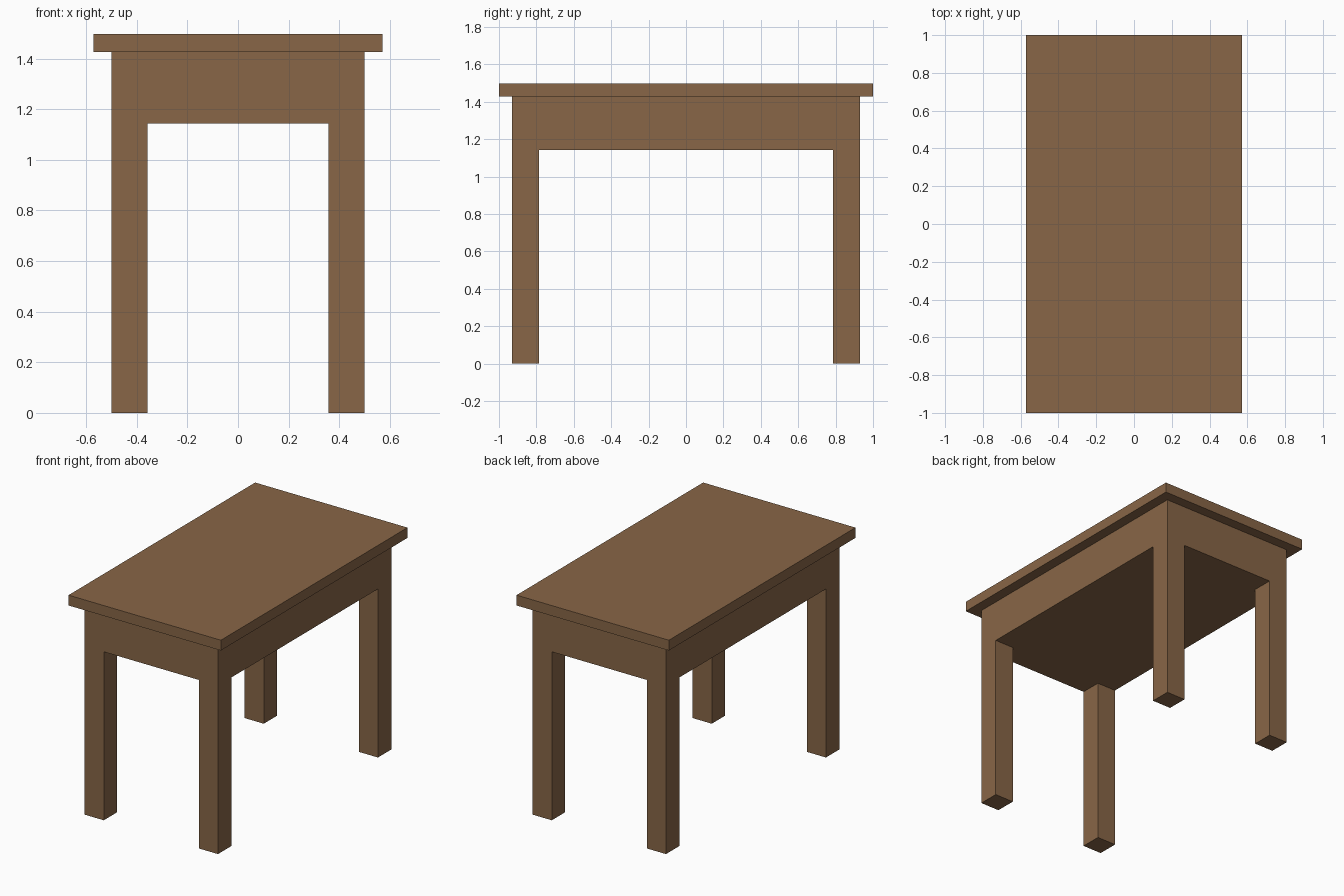
import bpy, bmesh
from mathutils import Vector

if "Cube" in bpy.data.objects:
    bpy.data.objects.remove(bpy.data.objects["Cube"])

wood = bpy.data.materials.new("brown wood")
wood.diffuse_color = (0.246, 0.133, 0.063, 1)
wood.use_nodes = True
wood.node_tree.nodes["Principled BSDF"].inputs["Base Color"].default_value = wood.diffuse_color

TOP, TOP_LOW, APRON_LOW = 1.497, 1.427, 1.143
XS = (-0.5, -0.357, 0.357, 0.5)
YS = (-0.929, -0.786, 0.786, 0.929)


def add_object(name, bm):
    bmesh.ops.recalc_face_normals(bm, faces=bm.faces)
    mesh = bpy.data.meshes.new(name)
    bm.to_mesh(mesh)
    bm.free()
    mesh.materials.append(wood)
    ob = bpy.data.objects.new(name, mesh)
    bpy.context.collection.objects.link(ob)
    return ob


def extrude_down(bm, faces, depth):
    ext = bmesh.ops.extrude_face_region(bm, geom=faces)["geom"]
    verts = [g for g in ext if isinstance(g, bmesh.types.BMVert)]
    bmesh.ops.translate(bm, verts=verts, vec=(0, 0, -depth))
    return [g for g in ext if isinstance(g, bmesh.types.BMFace)]


# Tabletop: overhanging slab
bm = bmesh.new()
bmesh.ops.create_cube(bm, size=1)
bmesh.ops.scale(bm, vec=(1.143, 2.0, TOP - TOP_LOW), verts=bm.verts)
bmesh.ops.translate(bm, vec=(0, 0, (TOP + TOP_LOW) / 2), verts=bm.verts)
add_object("tabletop", bm)

# Apron and legs: solid block with its four corner cells pulled down to the floor
bm = bmesh.new()
grid = [[bm.verts.new((x, y, TOP_LOW)) for y in YS] for x in XS]
cells = [bm.faces.new((grid[i][j], grid[i + 1][j], grid[i + 1][j + 1], grid[i][j + 1]))
         for i in range(3) for j in range(3)]
underside = extrude_down(bm, cells, TOP_LOW - APRON_LOW)
for face in underside:
    c = face.calc_center_median()
    if abs(c.x) > XS[2] and abs(c.y) > YS[2]:
        extrude_down(bm, [face], APRON_LOW)
        if face.is_valid:
            bm.faces.remove(face)
# Remove the leftover upper cells only if the extrusion discarded them, then merge flat regions
bmesh.ops.remove_doubles(bm, verts=bm.verts, dist=1e-5)
bmesh.ops.recalc_face_normals(bm, faces=bm.faces)
add_object("apron_and_legs", bm)
